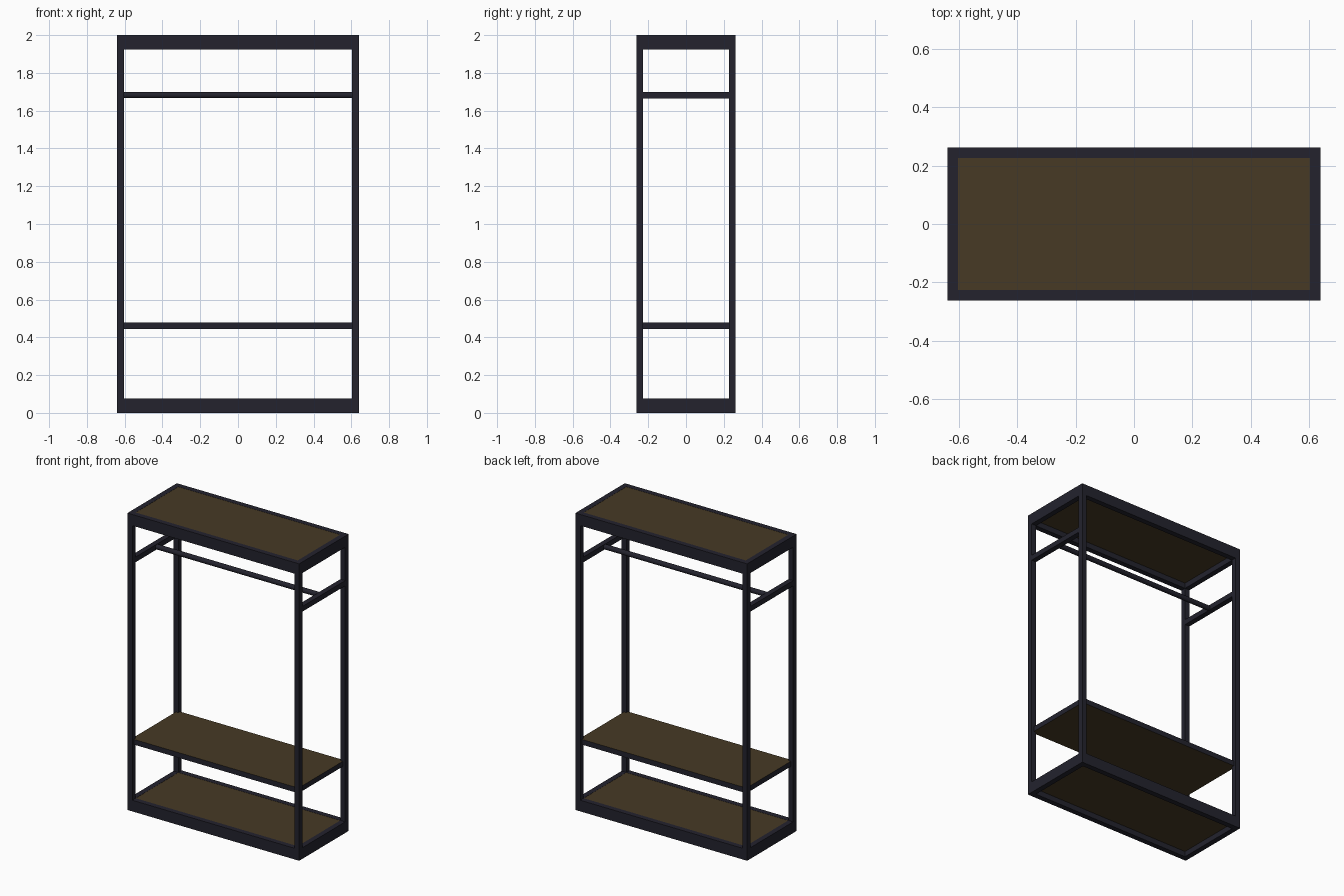
import bpy, bmesh, math
from mathutils import Matrix

if "Cube" in bpy.data.objects:
    bpy.data.objects.remove(bpy.data.objects["Cube"])

HX, HY, H = 0.64, 0.263, 2.0   # half width, half depth, height
T, B = 0.036, 0.075            # tube size, band height


def material(name, rgb):
    m = bpy.data.materials.new(name)
    m.diffuse_color = (*rgb, 1)
    m.use_nodes = True
    m.node_tree.nodes["Principled BSDF"].inputs["Base Color"].default_value = m.diffuse_color
    return m


METAL = material("dark metal", (0.0168, 0.0165, 0.0265))
WOOD = material("brown wood", (0.063, 0.042, 0.0178))


def finish(name, bm, *mats):
    bmesh.ops.recalc_face_normals(bm, faces=bm.faces)
    me = bpy.data.meshes.new(name)
    bm.to_mesh(me)
    bm.free()
    for m in mats:
        me.materials.append(m)
    ob = bpy.data.objects.new(name, me)
    bpy.context.collection.objects.link(ob)
    return ob


def box(name, x, y, z, *mats):
    """Box from (min, max) ranges."""
    bm = bmesh.new()
    size = [r[1] - r[0] for r in (x, y, z)]
    mid = [(r[1] + r[0]) / 2 for r in (x, y, z)]
    bmesh.ops.create_cube(bm, size=1, matrix=Matrix.Translation(mid) @ Matrix.Diagonal((*size, 1)))
    return finish(name, bm, *mats)


def ring(name, z0, z1):
    """Rectangular band, open in the middle."""
    bm = bmesh.new()
    loops = []
    for x, y, z in ((HX, HY, z0), (HX, HY, z1), (HX - T, HY - T, z1), (HX - T, HY - T, z0)):
        loops.append([bm.verts.new((sx * x, sy * y, z))
                      for sx, sy in ((-1, -1), (1, -1), (1, 1), (-1, 1))])
    for i in range(4):
        a, b = loops[i], loops[(i + 1) % 4]
        for j in range(4):
            k = (j + 1) % 4
            bm.faces.new((a[j], a[k], b[k], b[j]))
    return finish(name, bm, METAL)


# base and top: metal bands with wooden boards let into their upper half
for part, z in (("base", 0), ("top", H - B)):
    ring(part + "_band", z, z + B)
    box(part + "_board", (T - HX, HX - T), (T - HY, HY - T), (z + B - 0.038, z + B - 0.001), WOOD)

# corner posts and the side rails holding the rod
for sx, side in ((-1, "left"), (1, "right")):
    xr = sorted((sx * HX, sx * (HX - T)))
    for sy, end in ((-1, "front"), (1, "back")):
        box(f"{end}_{side}_post", xr, sorted((sy * HY, sy * (HY - T))), (B, H - B), METAL)
    box(side + "_rail", xr, (T - HY, HY - T), (1.665, 1.70), METAL)

# hanging rod
bm = bmesh.new()
bmesh.ops.create_cone(bm, cap_ends=True, segments=24, radius1=0.0165, radius2=0.0165,
                      depth=2 * (HX - T) + 0.01,
                      matrix=Matrix.Translation((0, 0, 1.6825)) @ Matrix.Rotation(math.pi / 2, 4, 'Y'))
rod = finish("hanging_rod", bm, METAL)
for p in rod.data.polygons:
    p.use_smooth = len(p.vertices) == 4

# middle shelf: wooden faces, dark edging
shelf = box("middle_shelf", (T / 2 - HX, HX - T / 2), (T / 2 - HY, HY - T / 2), (0.443, 0.478), WOOD, METAL)
for p in shelf.data.polygons:
    p.material_index = 0 if abs(p.normal.z) > 0.5 else 1
